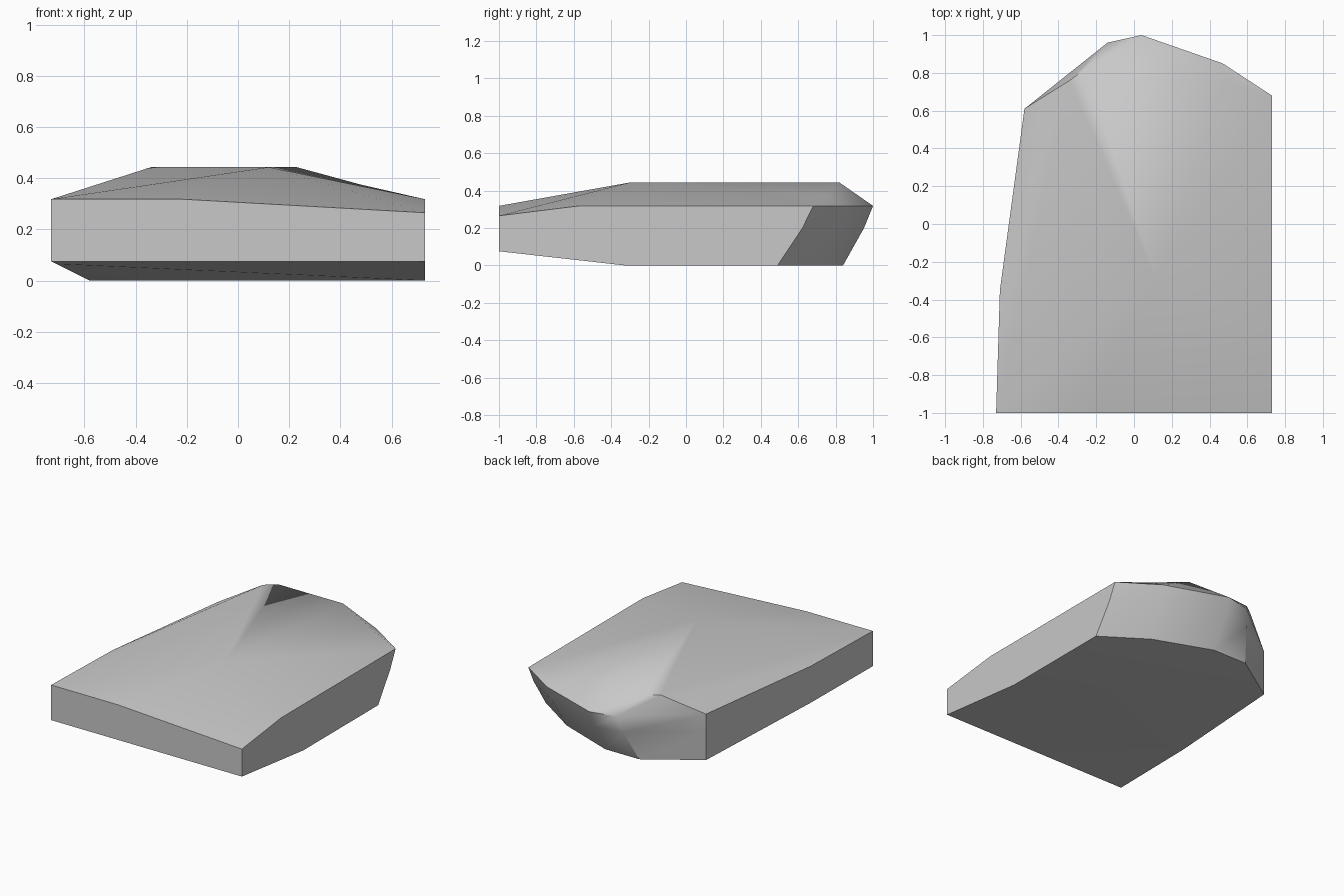
import bpy, bmesh, math

if "Cube" in bpy.data.objects:
    bpy.data.objects.remove(bpy.data.objects["Cube"])

RIM = 0.318     # height of the widest outline
PEAK = 0.443    # height of the raised top

# stone colour
stone = bpy.data.materials.new("stone_grey")
stone.use_nodes = True
grey = (0.58, 0.58, 0.58, 1)
stone.diffuse_color = grey
stone.node_tree.nodes["Principled BSDF"].inputs["Base Color"].default_value = grey

bm = bmesh.new()


def v(x, y, z):
    return bm.verts.new((x, y, z))


def face(*verts):
    bm.faces.new(verts)


def fan(centre, verts):
    for a, b in zip(verts, verts[1:]):
        face(centre, a, b)


# rounded back wall: matching rim and base outlines joined by a bulged middle row
rim_xy = [(0.73, 0.68), (0.47, 0.85), (0.04, 1.0), (-0.14, 0.96), (-0.58, 0.61)]
base_xy = [(0.73, 0.49), (0.43, 0.69), (0.03, 0.84), (-0.23, 0.84), (-0.58, 0.61)]


def row(t, z):
    return [v(bx + (rx - bx) * t, by + (ry - by) * t, z)
            for (rx, ry), (bx, by) in zip(rim_xy, base_xy)]


base, middle, rim = row(0, 0), row(0.7, 0.2), row(1, RIM)
for low, high in ((base, middle), (middle, rim)):
    for i in range(4):
        face(low[i], low[i + 1], high[i + 1], high[i])

# front and side outline
front_l, front_m, front_r = v(-0.73, -1, RIM), v(-0.22, -1, RIM), v(0.73, -1, 0.265)
foot_l, foot_r = v(-0.73, -1, 0.075), v(0.73, -1, 0.075)
side_r, side_r_foot = v(0.73, -0.57, RIM), v(0.73, -0.33, 0)
side_l, side_l_foot = v(-0.71, -0.35, RIM), v(-0.71, -0.35, 0.065)

# raised back edge of the top
crest = [rim[0], v(0.48, 0.75, 0.375), v(0.23, 0.82, PEAK),
         v(-0.26, 0.82, PEAK), v(-0.34, 0.76, PEAK), rim[4]]

# top, fanned around its high point, with a long slope down the left side
peak = v(0.12, -0.3, PEAK)
fan(peak, [front_l, front_m, front_r, side_r] + crest[:5] + [front_l])
fan(crest[4], [rim[4], side_l, front_l])

# sloping band between crest and rim
fan(rim[1], [crest[2], crest[1], rim[0]])
face(crest[2], rim[1], rim[2])
face(crest[2], rim[2], crest[3])
face(crest[3], rim[2], rim[3])
fan(rim[3], [crest[5], crest[4], crest[3]])

# flat front and sides
face(foot_l, foot_r, front_r, front_m, front_l)
face(foot_r, side_r_foot, base[0], middle[0], rim[0], side_r, front_r)
face(foot_l, front_l, side_l, side_l_foot)
face(side_l_foot, side_l, rim[4], middle[4], base[4])

# underside, lifted towards the front
face(side_r_foot, *base)
fan(side_l_foot, [base[4], side_r_foot, foot_r, foot_l])

bmesh.ops.recalc_face_normals(bm, faces=bm.faces[:])
mesh = bpy.data.meshes.new("rock_slab")
bm.to_mesh(mesh)
bm.free()
mesh.materials.append(stone)
slab = bpy.data.objects.new("rock_slab", mesh)
bpy.context.collection.objects.link(slab)

# soft facets with crisp outer edges
bpy.context.view_layer.objects.active = slab
slab.select_set(True)
bpy.ops.object.shade_smooth_by_angle(angle=math.radians(35))
